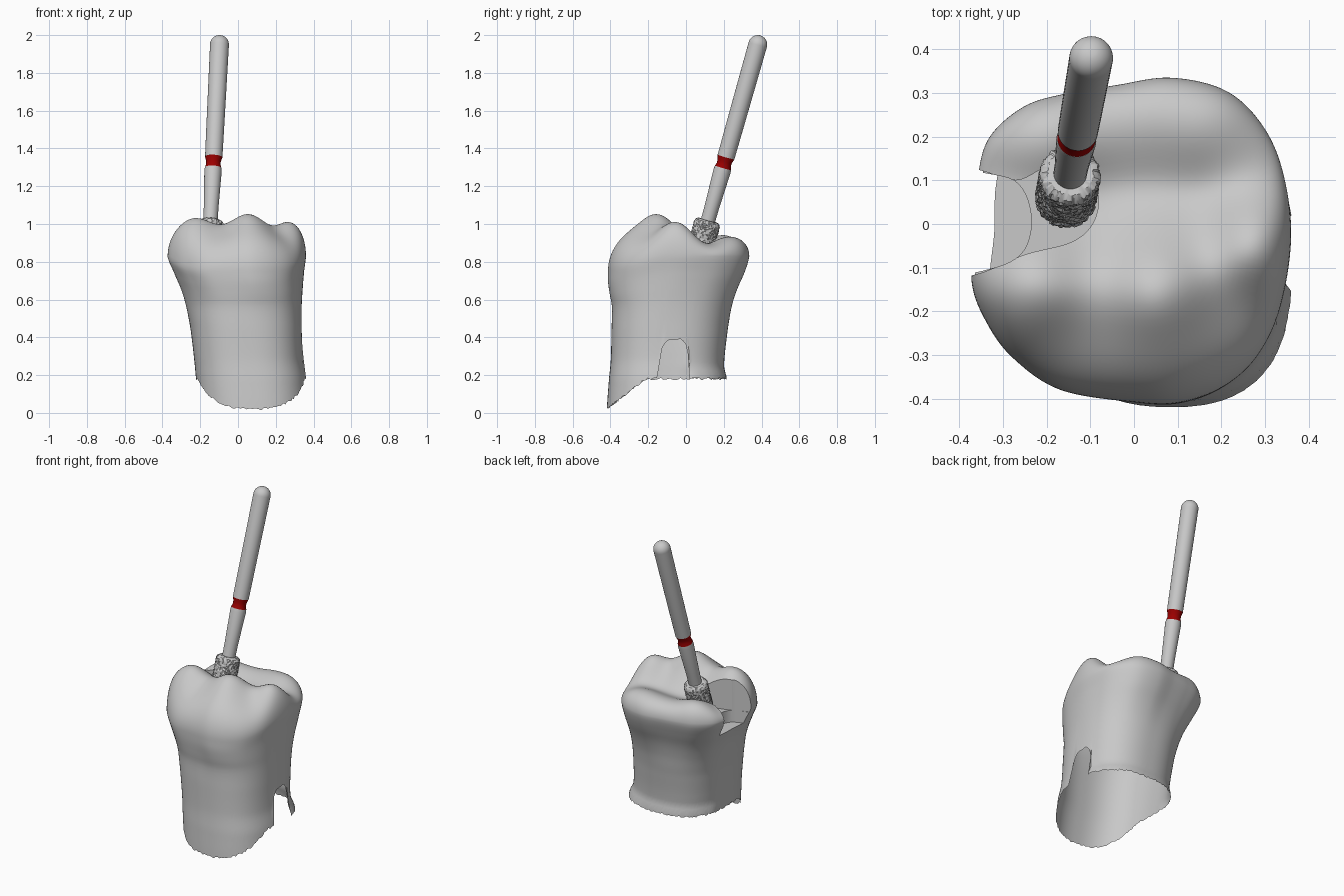
import bpy, bmesh, math, random
from mathutils import Vector

random.seed(4)
cube = bpy.data.objects.get("Cube")
if cube:
    bpy.data.objects.remove(cube, do_unlink=True)


def material(name, color):
    m = bpy.data.materials.new(name)
    m.use_nodes = True
    m.diffuse_color = color
    m.node_tree.nodes["Principled BSDF"].inputs["Base Color"].default_value = color
    return m


grey = material("light grey", (0.58, 0.58, 0.58, 1))
red = material("dark red", (0.33, 0.0, 0.0, 1))


def to_object(bm, name, mat=None, angle=40):
    bmesh.ops.recalc_face_normals(bm, faces=bm.faces[:])
    mesh = bpy.data.meshes.new(name)
    bm.to_mesh(mesh)
    bm.free()
    ob = bpy.data.objects.new(name, mesh)
    bpy.context.collection.objects.link(ob)
    if mat:
        finish(ob, mat, angle)
    return ob


def finish(ob, mat, angle):
    ob.data.materials.clear()
    ob.data.materials.append(mat)
    bpy.ops.object.select_all(action='DESELECT')
    ob.select_set(True)
    bpy.context.view_layer.objects.active = ob
    bpy.ops.object.shade_smooth_by_angle(angle=math.radians(angle))


def spline(pts, t, closed=False):
    """Smooth curve through the points, t measured in point steps."""
    n = len(pts)
    i = int(t) if closed else min(int(t), n - 2)
    f = t - i
    pick = (lambda k: pts[k % n]) if closed else (lambda k: pts[max(0, min(n - 1, k))])
    p = [Vector(pick(i + k)) for k in (-1, 0, 1, 2)]
    return 0.5 * (2 * p[1] + (p[2] - p[0]) * f + (2 * p[0] - 5 * p[1] + 4 * p[2] - p[3]) * f ** 2
                  + (3 * p[1] - p[0] - 3 * p[2] + p[3]) * f ** 3)


def smooth(t):
    t = max(0.0, min(1.0, t))
    return t * t * (3 - 2 * t)


def bridge(bm, a, b):
    for i in range(len(a)):
        j = (i + 1) % len(a)
        bm.faces.new((a[i], a[j], b[j], b[i]))


def fan(bm, ring, co):
    c = bm.verts.new(co)
    for i in range(len(ring)):
        bm.faces.new((ring[i], ring[(i + 1) % len(ring)], c))


# Crown outline seen from above
OUTLINE = [(.36, -.02), (.335, .14), (.28, .245), (.2, .31), (.08, .335), (-.04, .318), (-.15, .3),
           (-.25, .27), (-.33, .2), (-.357, .11), (-.36, 0), (-.372, -.13), (-.338, -.225), (-.276, -.308),
           (-.168, -.38), (0, -.408), (.1, -.41), (.2, -.375), (.28, -.305), (.335, -.19)]
# Height, then x and y limits of the tooth at that height
LEVELS = [(0, -.205, .375, -.42, .195), (.18, -.222, .362, -.408, .2), (.28, -.232, .343, -.398, .203),
          (.45, -.252, .337, -.394, .222), (.56, -.274, .337, -.392, .242), (.65, -.3, .342, -.402, .27),
          (.75, -.34, .35, -.41, .312), (.83, -.372, .36, -.41, .335)]
# Cusps: x, y, rise above the fossa, spread in x, spread in y
CUSPS = [(-.24, -.16, .21, .16, .18), (.06, -.17, .222, .155, .185), (.29, -.05, .18, .11, .135),
         (.19, .25, .1, .15, .15), (-.22, .22, .12, .15, .15), (0, .27, .07, .14, .16)]
SEG = 180
unit = []
for k in range(SEG):
    p = spline(OUTLINE, k * len(OUTLINE) / SEG, True)
    unit.append(((p.x + .372) / .732, (p.y + .41) / .745))


def level_at(z):
    for i in range(len(LEVELS) - 1):
        a, b = LEVELS[i][0], LEVELS[i + 1][0]
        if z <= b or i == len(LEVELS) - 2:
            return spline(LEVELS, i + max(0, min(1, (z - a) / (b - a))))


def wall_point(u, z):
    """Point of the side wall: an even oval in the root, the outline in the crown."""
    lv = level_at(z)
    dx, dy = u[0] - .5, u[1] - .5
    oval = .5 / (abs(dx) ** 2.45 + abs(dy) ** 2.45) ** (1 / 2.45)
    f = oval + (1 - oval) * smooth((z - .45) / .33)
    return lv[1] + (.5 + dx * f) * (lv[2] - lv[1]), lv[3] + (.5 + dy * f) * (lv[4] - lv[3])


def broken_edge(u):
    """Height of the ragged lower rim, with an arched gap on one side."""
    x, y = wall_point(u, .15)
    z = .015 + .165 * min(1, max(0, (y + .415) / .2)) + random.uniform(-.006, .006)
    d = (y + .072) / .082
    if x > .1 and abs(d) < 1:
        z = .2 + .19 * math.sqrt(1 - d ** 4) + random.uniform(-.005, .005)
    return z


def chewing_height(x, y):
    h = .83 - .01 * math.exp(-((y - .08) / .06) ** 2)
    return h + sum(a * math.exp(-((x - cx) / wx) ** 2 - ((y - cy) / wy) ** 2) for cx, cy, a, wx, wy in CUSPS)


# Tooth: walls from the broken rim to the bulge, then the chewing surface
bm = bmesh.new()
rim = [broken_edge(u) for u in unit]
front = [smooth((.45 - u[1]) / .45) for u in unit]
ROWS, rings = 30, []
for r in range(ROWS + 1):
    ring = []
    for k, u in enumerate(unit):
        z = rim[k] + (.83 - rim[k]) * r / ROWS
        x, y = wall_point(u, z)
        drop = .08 * front[k] * max(0, (z - .57) / .26)
        # The rim at the back turns slightly outward
        flare = 1 + .05 * smooth((.25 - z) / .07) * smooth((y + .05) / .1)
        ring.append(bm.verts.new((.055 + (x - .055) * flare, -.1 + (y + .1) * flare, z - drop)))
    rings.append(ring)
CX, CY, DOME = 0.0, -.03, 30
edge = [v.co.copy() for v in rings[-1]]
for r in range(1, DOME):
    s = math.cos(r / DOME * math.pi / 2)
    ring = []
    for k, e in enumerate(edge):
        dx, dy = e.x - CX, e.y - CY
        limit = .87 - .24 * front[k]
        c = s / (1 + (s / limit) ** 6) ** (1 / 6)
        h = chewing_height(CX + dx * c, CY + dy * c)
        rise = math.sqrt(1 - s ** (7 - 4 * front[k]))
        ring.append(bm.verts.new((CX + dx * s, CY + dy * s, e.z + (h - e.z) * rise)))
    rings.append(ring)
for a, b in zip(rings, rings[1:]):
    bridge(bm, a, b)
fan(bm, rings[-1], (CX, CY, chewing_height(CX, CY)))
CAP = Vector((.05, -.1, .25))
fan(bm, rings[0], CAP)
tooth = to_object(bm, "tooth")


# Prepared cavity: a rounded channel and a deeper box at its open end
def cutter(name, pts, floor, steps=6):
    bm = bmesh.new()
    path = [spline(pts, i / steps) for i in range((len(pts) - 1) * steps + 1)]
    lo = [bm.verts.new((p.x, p.y, floor)) for p in path]
    hi = [bm.verts.new((p.x, p.y, 1.4)) for p in path]
    bridge(bm, lo, hi)
    bm.faces.new(lo)
    bm.faces.new(hi)
    ob = to_object(bm, name)
    ob.hide_render = True
    return ob


cutters = [
    cutter("channel_cutter", [(-.5, -.14), (-.36, -.115), (-.25, -.07), (-.14, -.04), (-.09, .01),
                              (-.085, .08), (-.13, .13), (-.2, .13), (-.27, .1), (-.36, .125), (-.5, .15)], .8),
    cutter("box_cutter", [(-.5, -.13), (-.35, -.108), (-.26, -.07), (-.235, .01), (-.265, .092),
                          (-.35, .118), (-.5, .14)], .725)]
for c in cutters:
    mod = tooth.modifiers.new(c.name, 'BOOLEAN')
    mod.operation, mod.solver, mod.object = 'DIFFERENCE', 'EXACT', c
graph = bpy.context.evaluated_depsgraph_get()
cut = bpy.data.meshes.new_from_object(tooth.evaluated_get(graph))
tooth.modifiers.clear()
tooth.data = cut
for c in cutters:
    bpy.data.objects.remove(c, do_unlink=True)

# Open the underside so the root is a hollow shell
bm = bmesh.new()
bm.from_mesh(cut)
caps = [v for v in bm.verts if (v.co - CAP).length < 1e-3]
bmesh.ops.delete(bm, geom=caps, context='VERTS')
bm.to_mesh(cut)
bm.free()
finish(tooth, grey, 40)

# Drill: parts turned around one leaning axis
TIP, END = Vector((-.157, .055, .8)), Vector((-.098, .38, 1.95))
axis = (END - TIP).normalized()
spin = axis.to_track_quat('Z', 'Y')
LENGTH = (END - TIP).length


def turned(name, profile, mat, seg=40, rough=0.0, angle=40):
    bm = bmesh.new()
    rows = []
    for r, t in profile:
        row = []
        for k in range(seg):
            a = 2 * math.pi * k / seg
            q = r + random.uniform(-rough, rough)
            row.append(bm.verts.new(TIP + spin @ Vector((q * math.cos(a), q * math.sin(a), t))))
        rows.append(row)
    for a, b in zip(rows, rows[1:]):
        bridge(bm, a, b)
    fan(bm, rows[0], TIP + axis * profile[0][1])
    fan(bm, rows[-1], TIP + axis * profile[-1][1])
    return to_object(bm, name, mat, angle)


# Gritty cutting head with rounded ends
head = [(.045, 0), (.06, .006)] + [(.069, .012 + i * .0052) for i in range(39)] + [(.064, .22), (.052, .228)]
turned("drill_head", head, grey, 90, .003, 30)
turned("drill_neck", [(.038, .2), (.039, .3), (.046, .5), (.044, .518)], grey)
turned("colour_band", [(.044, .517), (.0385, .535), (.0385, .552), (.046, .578)], red)
dome = [(.05 * math.cos(a * math.pi / 20), LENGTH + .05 * math.sin(a * math.pi / 20)) for a in range(10)]
turned("drill_shank", [(.046, .577), (.047, .7)] + dome, grey)
